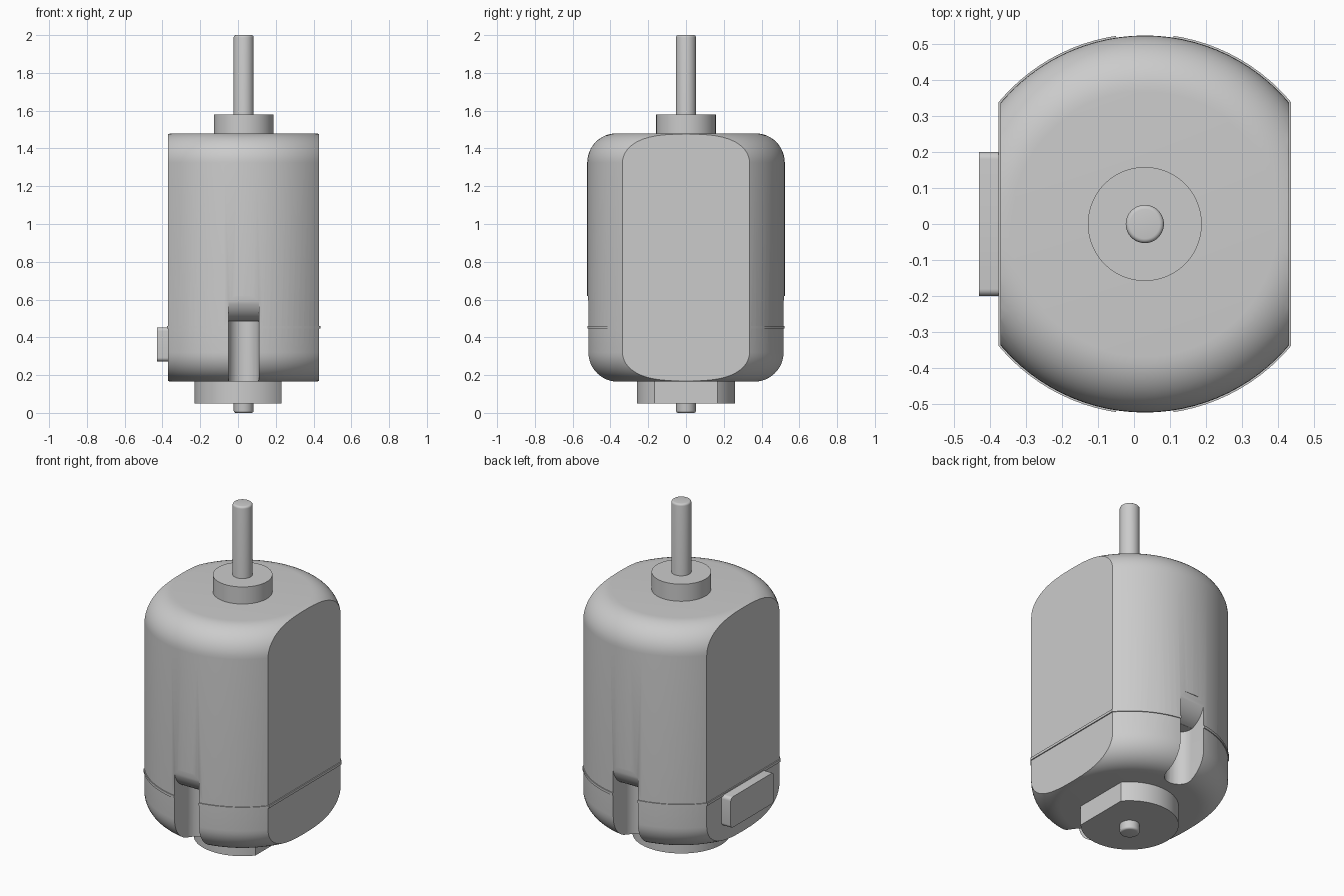
import bpy, bmesh, math
from mathutils import Vector

AXIS_X = 0.03      # motor axis
R, FLAT = 0.523, 0.4
BOTTOM, TOP = 0.165, 1.48

if "Cube" in bpy.data.objects:
    bpy.data.objects.remove(bpy.data.objects["Cube"], do_unlink=True)

# Single grey finish
grey = bpy.data.materials.new("plain_grey")
grey.use_nodes = True
grey.diffuse_color = (0.6, 0.6, 0.6, 1)
grey.node_tree.nodes["Principled BSDF"].inputs["Base Color"].default_value = (0.6, 0.6, 0.6, 1)


def finish(bm, name, x=AXIS_X):
    bmesh.ops.recalc_face_normals(bm, faces=bm.faces[:])
    mesh = bpy.data.meshes.new(name)
    bm.to_mesh(mesh)
    bm.free()
    mesh.materials.append(grey)
    obj = bpy.data.objects.new(name, mesh)
    obj.location.x = x
    bpy.context.collection.objects.link(obj)
    return obj


def arc(cx, cz, r, start, end, steps=12):
    angles = [math.radians(start + (end - start) * i / steps) for i in range(steps + 1)]
    return [(cx + r * math.cos(a), cz + r * math.sin(a)) for a in angles]


def lathe(name, profile, flats=(), steps=96):
    """Spin a radius/height profile, then slice flats (signed x) off its sides."""
    bm = bmesh.new()
    verts = [bm.verts.new((r, 0, z)) for r, z in profile]
    edges = [bm.edges.new(pair) for pair in zip(verts, verts[1:])]
    bmesh.ops.spin(bm, geom=verts + edges, cent=(0, 0, 0), axis=(0, 0, 1),
                   angle=2 * math.pi, steps=steps)
    bmesh.ops.remove_doubles(bm, verts=bm.verts[:], dist=1e-5)
    for x in flats:
        bmesh.ops.bisect_plane(bm, geom=bm.verts[:] + bm.edges[:] + bm.faces[:],
                               plane_co=(x, 0, 0), plane_no=(math.copysign(1, x), 0, 0),
                               clear_outer=True)
        rim = [e for e in bm.edges if e.is_boundary]
        bmesh.ops.holes_fill(bm, edges=rim, sides=0)
    return finish(bm, name)


def prism(name, points, direction):
    """Extrude a closed outline along a direction."""
    bm = bmesh.new()
    face = bm.faces.new([bm.verts.new(p) for p in points])
    out = bmesh.ops.extrude_face_region(bm, geom=[face])["geom"]
    bmesh.ops.translate(bm, vec=Vector(direction),
                        verts=[v for v in out if isinstance(v, bmesh.types.BMVert)])
    return finish(bm, name)


def activate(obj):
    bpy.ops.object.select_all(action='DESELECT')
    obj.select_set(True)
    bpy.context.view_layer.objects.active = obj


def combine(target, tool, operation):
    mod = target.modifiers.new("combine", 'BOOLEAN')
    mod.operation, mod.object, mod.solver = operation, tool, 'EXACT'
    activate(target)
    bpy.ops.object.modifier_apply(modifier=mod.name)
    bpy.data.objects.remove(tool, do_unlink=True)


def disc(radius, low, high):
    return [(0, low), (radius, low), (radius, high), (0, high)]


# Rounded can with two flat sides
f = 0.155
housing = lathe("housing",
                [(0, BOTTOM)] + arc(R - f, BOTTOM + f, f, -90, 0)
                + arc(R - f, TOP - f, f, 0, 90) + [(0, TOP)],
                (FLAT, -FLAT))

# Raised seam between can and end cap
seam = lathe("seam_ridge", disc(R + 0.005, 0.446, 0.461), (FLAT + 0.006, -FLAT - 0.006))
combine(housing, seam, 'UNION')

# Front and back grooves: a hollow slot below, a rolled-in lip above
half, lip = 0.08, 0.14
for side in (-1, 1):
    outline = arc(0, 0.41, half, 180, 360, 20) + [(half, 0.7), (-half, 0.7)]
    slot = prism("slot_cutter", [(x, side * y, 0.1) for x, y in outline], (0, 0, 0.385))
    lip_arc = arc(0.38, 0.62, lip, -73, 0)
    lip_outline = [(0.7, 0.46), (lip_arc[0][0], 0.46)] + lip_arc + [(0.7, 0.62)]
    roll = prism("lip_cutter", [(-half, side * y, z) for y, z in lip_outline], (2 * half, 0, 0))
    combine(housing, slot, 'DIFFERENCE')
    combine(housing, roll, 'DIFFERENCE')

# Bearings and shaft
top_bearing = lathe("top_bearing", disc(0.158, TOP - 0.02, 1.58))
rear_bearing = lathe("rear_bearing", disc(0.26, 0.05, BOTTOM + 0.01), (0.2,))
s, c = 0.053, 0.012
shaft = lathe("shaft", [(0, 0)] + arc(s - c, c, c, -90, 0, 4)
              + arc(s - c, 2 - c, c, 0, 90, 4) + [(0, 2)], steps=48)

# Terminal block on the right side, corners rounded
corner = 0.02
block = []
for sy, sz, start in ((1, 1, 0), (-1, 1, 90), (-1, -1, 180), (1, -1, 270)):
    block += arc(sy * (0.2 - corner), 0.363 + sz * (0.09 - corner), corner, start, start + 90, 6)
terminal = prism("terminal_block", [(-0.46, y, z) for y, z in block], (0.08, 0, 0))
# Embed its inner face in the housing
for v in terminal.data.vertices:
    if v.co.x > -0.42:
        v.co.x = -0.39

for obj in (housing, top_bearing, rear_bearing, shaft, terminal):
    activate(obj)
    bpy.ops.object.shade_smooth_by_angle(angle=math.radians(30))
